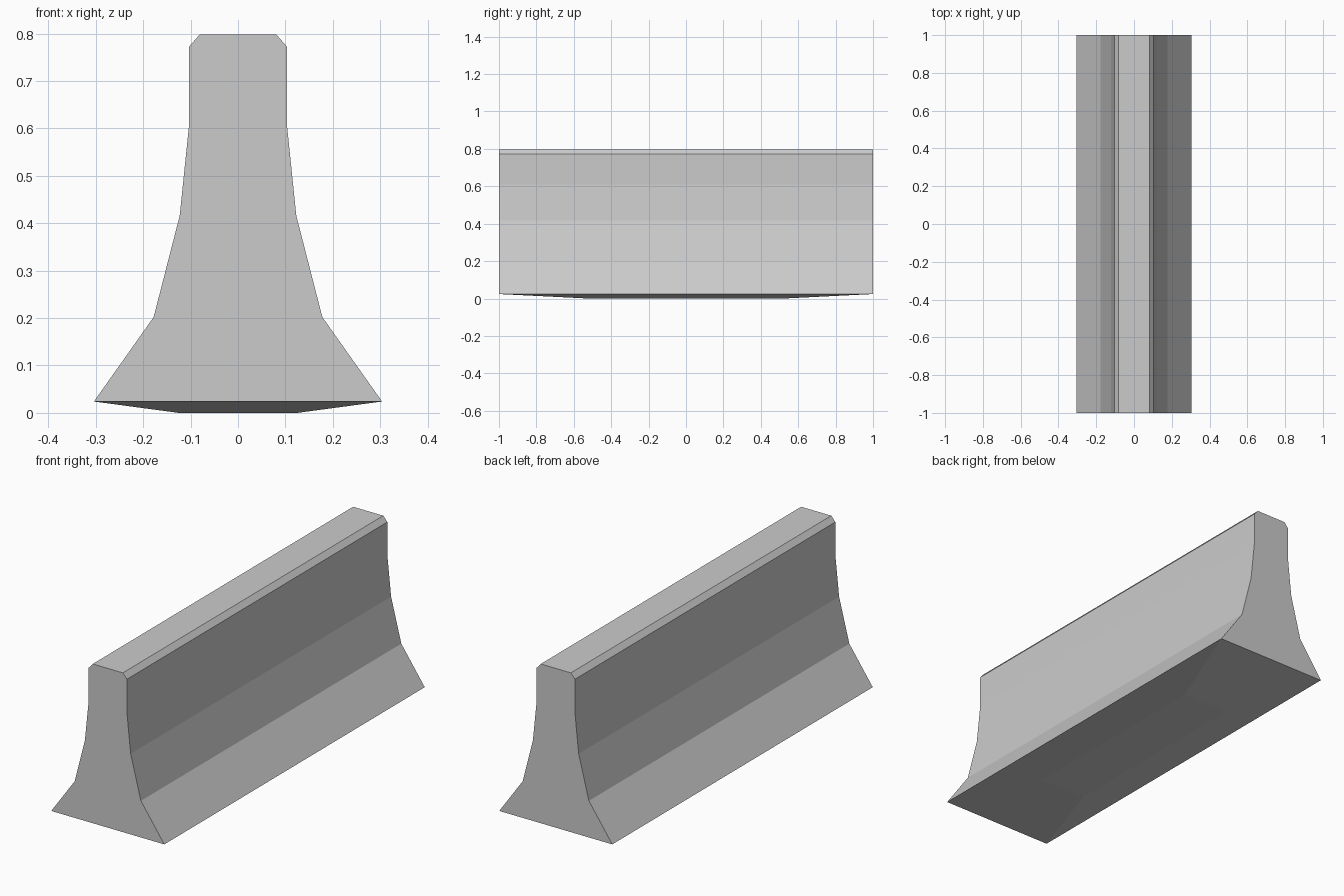
import bpy, bmesh
from mathutils import Vector

if "Cube" in bpy.data.objects:
    bpy.data.objects.remove(bpy.data.objects["Cube"])

HALF_LENGTH = 1.0
# Right half of the cross-section (x, z), from the foot to the chamfered top
half = [(0.304, 0.024), (0.178, 0.202), (0.123, 0.416),
        (0.103, 0.61), (0.103, 0.773), (0.081, 0.798)]
profile = half + [(-x, z) for x, z in reversed(half)]

bm = bmesh.new()

# Barrier body: cross-section extruded along y
end = bm.faces.new([bm.verts.new((x, -HALF_LENGTH, z)) for x, z in profile])
result = bmesh.ops.extrude_face_region(bm, geom=[end], use_keep_orig=True)
moved = [v for v in result["geom"] if isinstance(v, bmesh.types.BMVert)]
bmesh.ops.translate(bm, verts=moved, vec=(0, 2 * HALF_LENGTH, 0))
bmesh.ops.recalc_face_normals(bm, faces=bm.faces)

# Underside: smaller raised pad that touches the ground
bottom = min(bm.faces, key=lambda f: f.calc_center_median().z)
pad = bmesh.ops.extrude_discrete_faces(bm, faces=[bottom])["faces"][0]
for v in pad.verts:
    v.co = Vector((0.125 if v.co.x > 0 else -0.125,
                   0.52 if v.co.y > 0 else -0.52, 0))
bmesh.ops.recalc_face_normals(bm, faces=bm.faces)

mesh = bpy.data.meshes.new("concrete_barrier")
bm.to_mesh(mesh)
bm.free()
barrier = bpy.data.objects.new("concrete_barrier", mesh)
bpy.context.collection.objects.link(barrier)
